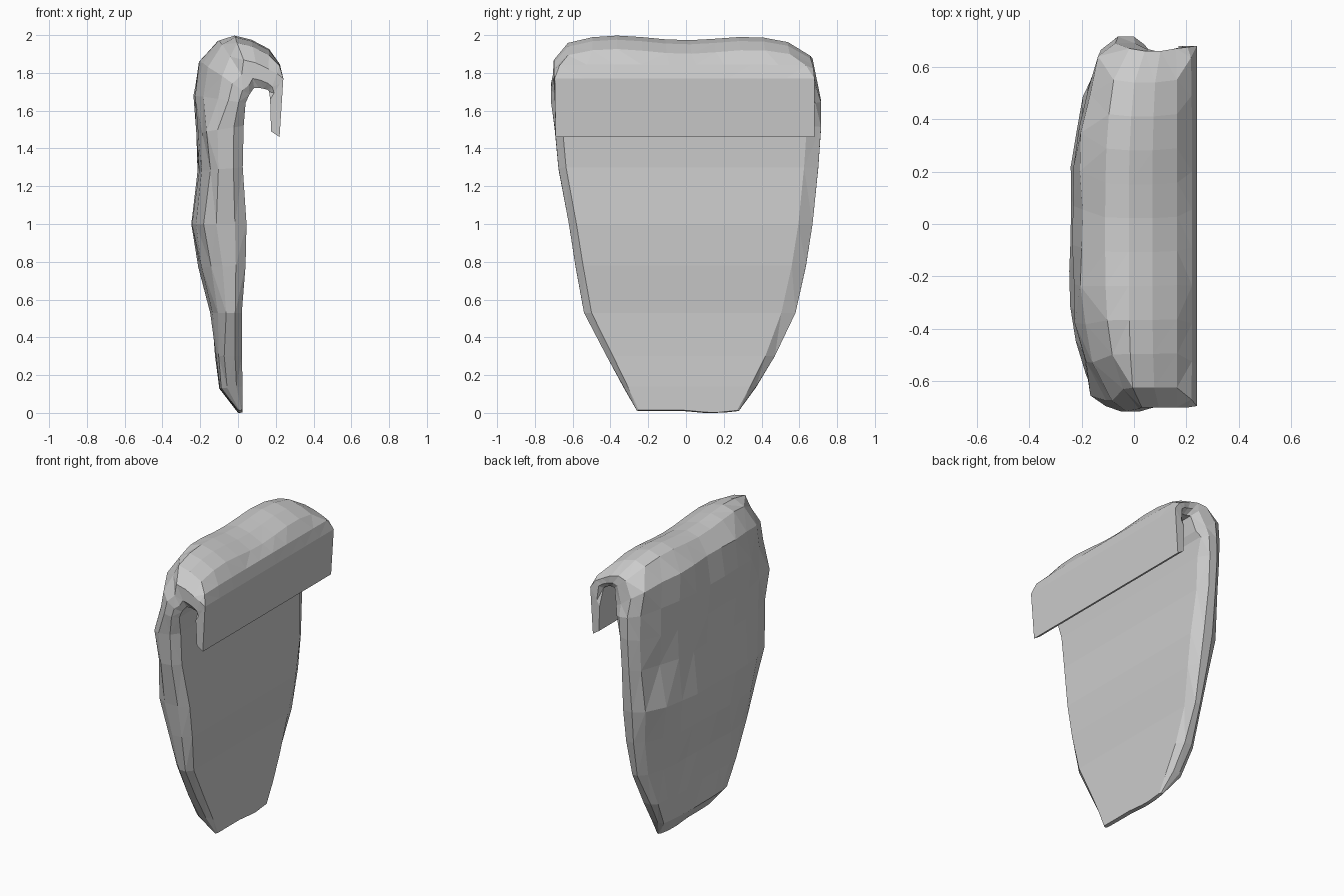
import bpy, bmesh, math, random

if "Cube" in bpy.data.objects:
    bpy.data.objects.remove(bpy.data.objects["Cube"])

random.seed(4)

# Stations along the slab, from the foot up, over the roll and down the flap:
# inner x, z | outer x, z | edge y left, right
STATIONS = [
    (.025, .015, .0, .01, -.26, .28),
    (.025, .14, -.10, .13, -.33, .37),
    (.02, .30, -.115, .30, -.42, .47),
    (.02, .53, -.145, .53, -.54, .58),
    (.04, .78, -.205, .77, -.585, .635),
    (.045, 1.0, -.248, 1.0, -.62, .67),
    (.025, 1.3, -.21, 1.28, -.675, .70),
    (.03, 1.52, -.218, 1.48, -.695, .715),
    (.04, 1.64, -.23, 1.68, -.715, .715),
    (.06, 1.685, -.205, 1.86, -.715, .69),
    (.085, 1.70, -.11, 1.965, -.705, .67),
    (.11, 1.70, -.02, 1.987, -.70, .66),
    (.135, 1.695, .07, 1.965, -.70, .66),
    (.155, 1.69, .165, 1.915, -.70, .67),
    (.165, 1.68, .222, 1.845, -.70, .675),
    (.17, 1.66, .24, 1.77, -.695, .68),
    (.175, 1.49, .22, 1.46, -.69, .68),
]
N = 10  # points across each face


def ring(i):
    """Closed cross-section: inner face, right rim, outer face, left rim."""
    xi, zi, xo, zo, yl, yr = STATIONS[i]
    hook, flap = 8 <= i <= 14, i >= 15
    in_l, in_r = (.0, .0) if flap else ((.03, .03) if hook else (.04, .075))
    out_l, out_r = (.0, .0) if flap else ((.075, .12) if i >= 10 else (.04, .05))
    if i == 14:
        out_l, out_r = .03, .04
    if i < 3:
        in_l, in_r = .01 + .012 * i, .01 + .02 * i
        out_l = out_r = .01 + .01 * i

    def point(y, t):
        u = y / (yr if y > 0 else -yl)
        # outer face curves in towards both rims, more on the right
        left = .55 if 8 <= i <= 10 else .3
        round_off = .5 * abs(u) ** 3 if y > 0 else left * abs(u) ** 4
        if i < 3:
            round_off *= .4
        if i >= 11 or (i >= 9 and y > 0):
            round_off *= .6
        if i == 14:
            round_off *= .3
        t *= 1 - (0 if flap else round_off)
        # hollow under the roll deepens away from the left end
        lift = .09 * (1 - max(0, -u) ** 6) if 10 <= i <= 14 else 0
        x, z = xi + t * (xo - xi), zi + lift * (1 - t) + t * (zo - zi)
        if i == 0:
            z -= .015 * max(0, 1 - abs(y - .14) / .15)
        if t > .5 and 10 <= i <= 13:
            z += .014 * math.cos(7.6 * y + math.pi)
        if t > .5 and 1 < i < 10:
            x += random.uniform(-.009, .009)
        return x, y, max(z, 0)

    pts = []
    a, b = yl + in_l, yr - in_r
    pts += [point(a + (b - a) * k / (N - 1), 0) for k in range(N)]
    pts += [point(yr, .3), point(yr, .75)]
    a, b = yl + out_l, yr - out_r
    pts += [point(b + (a - b) * k / (N - 1), 1) for k in range(N)]
    pts += [point(yl, .75), point(yl, .3)]
    return pts


# Folded slab: one loft with capped foot and flap edge
bm = bmesh.new()
rings = [[bm.verts.new(p) for p in ring(i)] for i in range(len(STATIONS))]
for lo, hi in zip(rings, rings[1:]):
    n = len(lo)
    for k in range(n):
        bm.faces.new((lo[k], lo[(k + 1) % n], hi[(k + 1) % n], hi[k]))
bm.faces.new(rings[0][::-1])
bm.faces.new(rings[-1])
bmesh.ops.remove_doubles(bm, verts=bm.verts, dist=.0005)
bmesh.ops.triangulate(bm, faces=bm.faces)
bmesh.ops.recalc_face_normals(bm, faces=bm.faces)

mesh = bpy.data.meshes.new("folded_slab")
bm.to_mesh(mesh)
bm.free()
slab = bpy.data.objects.new("folded_slab", mesh)
bpy.context.collection.objects.link(slab)
